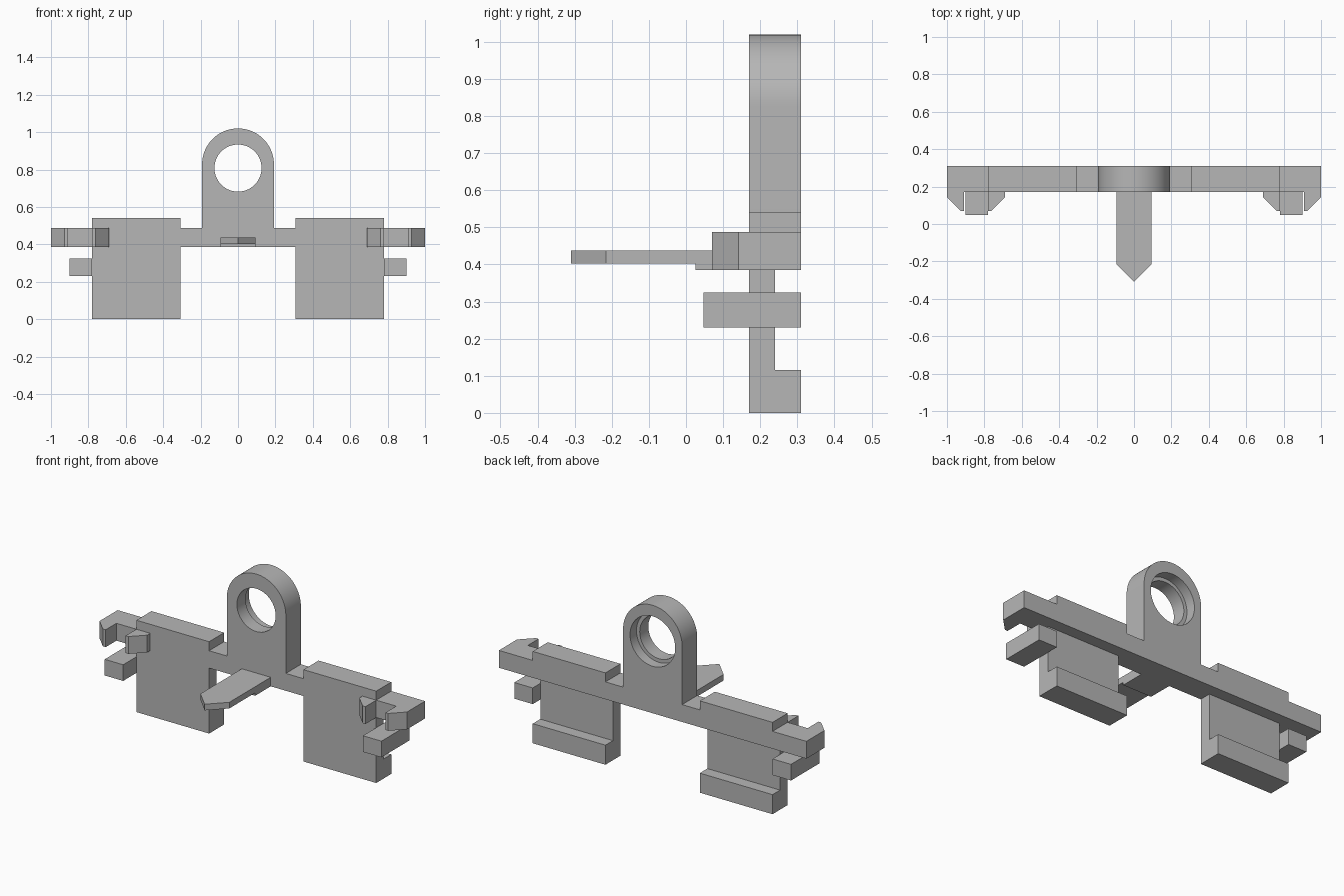
import bpy, bmesh, math
from mathutils import Vector

cube = bpy.data.objects.get("Cube")
if cube:
    bpy.data.objects.remove(cube, do_unlink=True)

grey = bpy.data.materials.new("plain_grey")
grey.use_nodes = True
colour = (0.47, 0.47, 0.47, 1)
grey.diffuse_color = colour
grey.node_tree.nodes["Principled BSDF"].inputs["Base Color"].default_value = colour

FRONT, BACK, MID = 0.17, 0.31, 0.24
BAR_LOW, BAR_TOP, PLATE_TOP = 0.385, 0.487, 0.54
PLATE_IN, PLATE_OUT = 0.307, 0.78


def prism(name, outline, axis, start, end):
    """Extrude a 2D outline along one axis; outline uses the other two axes in order."""
    def place(p, d):
        v = list(p)
        v.insert("xyz".index(axis), d)
        return Vector(v)
    bm = bmesh.new()
    face = bm.faces.new([bm.verts.new(place(p, start)) for p in outline])
    grown = bmesh.ops.extrude_face_region(bm, geom=[face])
    shift = place((0, 0), end - start)
    bmesh.ops.translate(bm, vec=shift, verts=[g for g in grown["geom"] if isinstance(g, bmesh.types.BMVert)])
    bmesh.ops.recalc_face_normals(bm, faces=bm.faces)
    mesh = bpy.data.meshes.new(name)
    bm.to_mesh(mesh)
    bm.free()
    mesh.materials.append(grey)
    obj = bpy.data.objects.new(name, mesh)
    bpy.context.collection.objects.link(obj)
    return obj


def circle(z, r, count=64):
    return [(r * math.cos(math.tau * i / count), z + r * math.sin(math.tau * i / count)) for i in range(count)]


def activate(obj):
    bpy.ops.object.select_all(action="DESELECT")
    obj.select_set(True)
    bpy.context.view_layer.objects.active = obj


# Cross bar with raised shoulders and the round-topped lug, as one outline
R, ARCH_Z, HOLE_Z = 0.192, 0.828, 0.808
right_half = [(1, BAR_LOW), (1, BAR_TOP), (PLATE_OUT, BAR_TOP), (PLATE_OUT, PLATE_TOP),
              (PLATE_IN, PLATE_TOP), (PLATE_IN, BAR_TOP), (R, BAR_TOP)]
arch = [(R * math.cos(math.pi * i / 40), ARCH_Z + R * math.sin(math.pi * i / 40)) for i in range(41)]
left_half = [(-x, z) for x, z in reversed(right_half)]
frame = prism("cross_bar_and_lug", right_half + arch + left_half, "y", FRONT, BACK)

# Through hole with a wider recess at the back
for name, radius, start in (("hole_cutter", 0.126, 0.1), ("recess_cutter", 0.147, 0.25)):
    cutter = prism(name, circle(HOLE_Z, radius), "y", start, 0.4)
    cutter.hide_render = True
    cut = frame.modifiers.new(name, "BOOLEAN")
    cut.operation = "DIFFERENCE"
    cut.solver = "EXACT"
    cut.object = cutter
    activate(frame)
    bpy.ops.object.modifier_apply(modifier=cut.name)
    bpy.data.objects.remove(cutter, do_unlink=True)
activate(frame)
bpy.ops.object.shade_smooth_by_angle(angle=math.radians(30))

# Mirrored leg plates, pegs and hooks
plate_side = [(FRONT, 0), (BACK, 0), (BACK, 0.115), (MID, 0.115), (MID, BAR_LOW), (FRONT, BAR_LOW)]
peg_side = [(0.047, 0.23), (BACK, 0.23), (BACK, 0.325), (0.047, 0.325)]
outer_hook = [(0.91, FRONT), (1, FRONT), (1, 0.142), (0.928, 0.07), (0.91, 0.07)]
inner_hook = [(0.78, FRONT), (0.69, FRONT), (0.69, 0.142), (0.762, 0.07), (0.78, 0.07)]
for side, s in (("left", 1), ("right", -1)):
    prism(side + "_leg_plate", plate_side, "x", s * PLATE_IN, s * PLATE_OUT)
    prism(side + "_peg", peg_side, "x", s * PLATE_OUT, s * 0.9)
    for label, shape in (("outer", outer_hook), ("inner", inner_hook)):
        prism(f"{side}_{label}_hook", [(s * x, y) for x, y in shape], "z", BAR_LOW, BAR_TOP)

# Pointed tongue and the small step beneath its root
W = 0.094
prism("tongue", [(-W, FRONT), (-W, -0.215), (0, -0.31), (W, -0.215), (W, FRONT)], "z", 0.402, 0.438)
prism("tongue_step", [(-W, FRONT), (-W, 0.025), (W, 0.025), (W, FRONT)], "z", BAR_LOW, 0.402)
